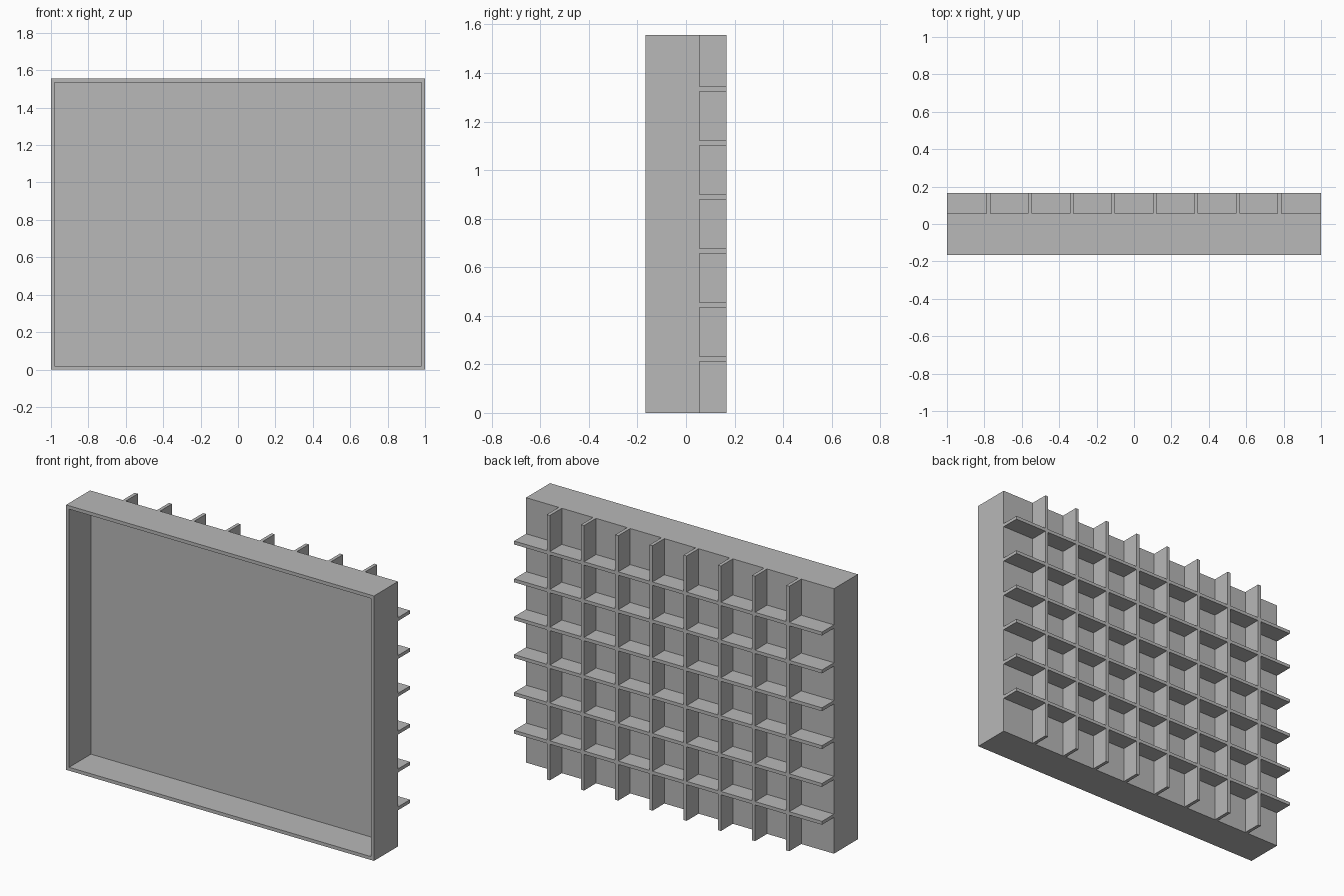
import bpy
import bmesh
from mathutils import Matrix, Vector

if "Cube" in bpy.data.objects:
    bpy.data.objects.remove(bpy.data.objects["Cube"], do_unlink=True)

# Proportions follow a 9 x 7 grid of square cells
COLS, ROWS = 9, 7
CELL = 2 / COLS
HEIGHT = ROWS * CELL
WALL = 0.02
FRONT = -0.75 * CELL
BACK = FRONT + CELL          # back of the tray
RIB_END = BACK + CELL / 2    # outer edge of the ribs

grey = bpy.data.materials.new("plain grey")
grey.use_nodes = True
grey.diffuse_color = (0.48, 0.48, 0.48, 1)
grey.node_tree.nodes["Principled BSDF"].inputs["Base Color"].default_value = grey.diffuse_color


def box_mesh(low, high):
    low, high = Vector(low), Vector(high)
    bm = bmesh.new()
    bmesh.ops.create_cube(
        bm, size=1,
        matrix=Matrix.Translation((low + high) / 2) @ Matrix.Diagonal((high - low).to_4d()))
    return bm


def add_object(name, bm):
    mesh = bpy.data.meshes.new(name)
    bm.normal_update()
    bm.to_mesh(mesh)
    bm.free()
    mesh.materials.append(grey)
    obj = bpy.data.objects.new(name, mesh)
    bpy.context.collection.objects.link(obj)
    return obj


# Open-fronted tray: inset the front face and push it back to a thin panel
tray = box_mesh((-1, FRONT, 0), (1, BACK, HEIGHT))
tray.normal_update()
front_face = min(tray.faces, key=lambda f: f.calc_center_median().y)
bmesh.ops.inset_individual(tray, faces=[front_face], thickness=WALL, use_even_offset=True)
rim_verts = list(front_face.verts)
recess = bmesh.ops.extrude_discrete_faces(tray, faces=[front_face])["faces"][0]
bmesh.ops.translate(tray, verts=recess.verts, vec=(0, CELL - WALL, 0))
bmesh.ops.remove_doubles(tray, verts=tray.verts, dist=0.0001)
add_object("tray", tray)

# Upright ribs on the back
for i in range(1, COLS):
    x = -1 + i * CELL
    add_object(f"upright_rib_{i}",
               box_mesh((x - WALL / 2, BACK, 0), (x + WALL / 2, RIB_END, HEIGHT)))

# Level ribs on the back
for i in range(1, ROWS):
    z = i * CELL
    add_object(f"level_rib_{i}",
               box_mesh((-1, BACK, z - WALL / 2), (1, RIB_END, z + WALL / 2)))
